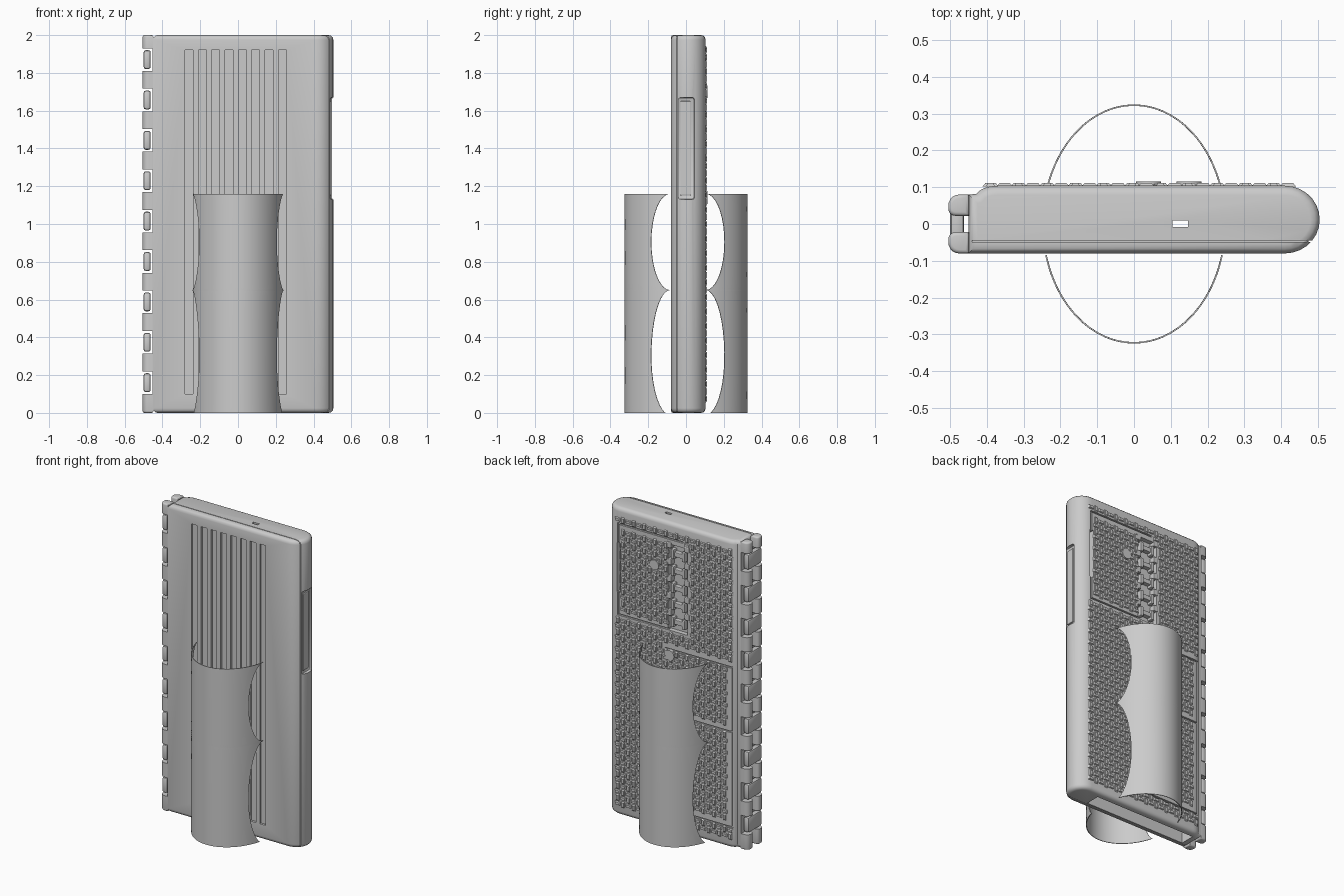
import bpy, bmesh, math
from mathutils import Matrix, Vector

cube = bpy.data.objects.get("Cube")
if cube:
    bpy.data.objects.remove(cube, do_unlink=True)

gray = bpy.data.materials.new("plain gray")
gray.use_nodes = True
color = (0.6, 0.6, 0.6, 1)
gray.diffuse_color = color
gray.node_tree.nodes["Principled BSDF"].inputs["Base Color"].default_value = color


def finish(name, bm):
    bmesh.ops.recalc_face_normals(bm, faces=bm.faces)
    mesh = bpy.data.meshes.new(name)
    bm.to_mesh(mesh)
    bm.free()
    mesh.materials.append(gray)
    ob = bpy.data.objects.new(name, mesh)
    bpy.context.collection.objects.link(ob)
    return ob


def select(ob):
    bpy.ops.object.select_all(action='DESELECT')
    ob.select_set(True)
    bpy.context.view_layer.objects.active = ob


def smooth(ob):
    select(ob)
    bpy.ops.object.shade_smooth_by_angle(angle=math.radians(32))


def box(bm, x, y, z, bevel=0):
    """Box from three (low, high) ranges."""
    size = [r[1] - r[0] for r in (x, y, z)]
    mid = Vector([sum(r) / 2 for r in (x, y, z)])
    verts = bmesh.ops.create_cube(
        bm, size=1, matrix=Matrix.Translation(mid) @ Matrix.Diagonal((*size, 1)))["verts"]
    if bevel:
        edges = list({e for v in verts for e in v.link_edges})
        bmesh.ops.bevel(bm, geom=edges, offset=bevel, segments=2, profile=0.5, affect='EDGES')


def prism(profile, height, bevel):
    """Upright extrusion with rounded top and bottom rims."""
    bm = bmesh.new()
    face = bm.faces.new([bm.verts.new((x, y, 0)) for x, y in profile])
    out = bmesh.ops.extrude_face_region(bm, geom=[face])["geom"]
    bmesh.ops.translate(bm, vec=(0, 0, height), verts=[v for v in out if isinstance(v, bmesh.types.BMVert)])
    rims = [e for e in bm.edges if abs(e.verts[0].co.z - e.verts[1].co.z) < height / 2]
    bmesh.ops.bevel(bm, geom=rims, offset=bevel, segments=3, profile=0.5, affect='EDGES')
    return bm


def cut(ob, boxes, bevel=0):
    bm = bmesh.new()
    for b in boxes:
        box(bm, *b, bevel)
    cutter = finish("cutter", bm)
    cutter.hide_render = True
    mod = ob.modifiers.new("cut", 'BOOLEAN')
    mod.object = cutter
    mod.solver = 'EXACT'
    mod.use_self = True
    select(ob)
    bpy.ops.object.modifier_apply(modifier=mod.name)
    bpy.data.objects.remove(cutter, do_unlink=True)


def arc(cx, cy, rx, ry, a, b, n):
    angles = [math.radians(a + (b - a) * i / n) for i in range(n + 1)]
    return [(cx + rx * math.cos(t), cy + ry * math.sin(t)) for t in angles]


# Main case with one rounded long side
HEIGHT, FRONT, BACK = 2, -0.08, 0.104
profile = arc(0.41, 0.012, 0.095, 0.092, -90, 90, 14)
profile += arc(-0.37, 0.074, 0.06, 0.03, 90, 165, 4) + [(-0.45, 0.08), (-0.45, FRONT)]
case = finish("case", prism(profile, HEIGHT, 0.025))

# Hollow inside, open at the bottom, with a small hole in the top
cut(case, [((-0.4, 0.33), (-0.035, 0.06), (-0.1, 1.9))])
cut(case, [((0.105, 0.147), (-0.008, 0.01), (1.8, 2.1))])

# Grip recess on the rounded side
cut(case, [((0.485, 0.6), (-0.048, 0.045), (1.13, 1.67))], 0.012)
bm = bmesh.new()
box(bm, (0.47, 0.493), (-0.03, 0.025), (1.15, 1.65), 0.005)
finish("grip_plate", bm)

# Cover seam around the rim
seam = (-0.049, -0.045)
cut(case, [((0.475, 0.6), seam, (-0.1, 2.1)),
           ((-0.44, 0.47), seam, (1.99, 2.1)),
           ((-0.44, 0.47), seam, (-0.1, 0.01))])

# Shallow front grooves
slots = [-0.28 + 0.0705 * i for i in range(8)]
cut(case, [((x, x + 0.042), (-0.2, FRONT + 0.014), (0.1, 1.92)) for x in slots])

# Panel seams, door hinge pocket and finger slit on the back
LINES = [((-0.05, 0.42), (1.3, 1.31)), ((-0.05, 0.42), (1.89, 1.9)),
         ((0.41, 0.42), (1.3, 1.9)), ((-0.41, 0.08), (1.17, 1.18)),
         ((-0.41, 0.08), (0.13, 0.14)), ((-0.41, -0.4), (0.13, 1.18)),
         ((-0.41, 0.08), (0.75, 0.76))]
POCKET = ((-0.085, 0.055), (1.3, 1.86))
SLIT = ((0.4, 0.425), (1.45, 1.77))
deep = lambda areas, d: [(x, (BACK - d, 0.3), z) for x, z in areas]
cut(case, deep(LINES, 0.012))
cut(case, deep([POCKET, SLIT], 0.03))
smooth(case)

# Woven relief made of small ridged pads
bm = bmesh.new()
STEP = 0.0385
blocked = LINES + [POCKET, SLIT]
for i in range(22):
    for j in range(49):
        x, z = -0.39 + STEP * i, 0.075 + STEP * j
        if any(a[0] - 0.012 < x < a[1] + 0.012 and b[0] - 0.012 < z < b[1] + 0.012 for a, b in blocked):
            continue
        w, h = (0.022, 0.012) if (i + j) % 2 else (0.012, 0.022)
        base = [bm.verts.new((x + sx * w, BACK - 0.002, z + sz * h))
                for sx, sz in ((-1, -1), (1, -1), (1, 1), (-1, 1))]
        top = [bm.verts.new((x + sx * w * 0.65, BACK + 0.007, z + sz * h * 0.65))
               for sx, sz in ((-1, -1), (1, -1), (1, 1), (-1, 1))]
        bm.faces.new(top)
        for k in range(4):
            n = (k + 1) % 4
            bm.faces.new((base[k], base[n], top[n], top[k]))
finish("woven_relief", bm)

# Door hinge: cross bars joined to staggered knuckles
bm = bmesh.new()
depth = (BACK - 0.035, BACK + 0.004)
for i in range(5):
    z = 1.36 + 0.11 * i
    box(bm, (-0.06, 0.03), (BACK - 0.035, BACK - 0.002), (z - 0.015, z + 0.015), 0.004)
    for x in (-0.055, 0.025):
        box(bm, (x - 0.012, x + 0.012), depth, (z - 0.032, z + 0.032), 0.006)
    for x in (-0.08, 0.05):
        box(bm, (x - 0.018, x + 0.018), depth, (z + 0.035, z + 0.075), 0.006)
finish("door_hinge", bm)

# Round knobs on the back
for name, x, z in (("door_knob", 0.15, 1.7), ("panel_knob", 0.04, 1.14)):
    bm = bmesh.new()
    turn = Matrix.Translation((x, BACK, z)) @ Matrix.Rotation(math.pi / 2, 4, 'X')
    bmesh.ops.create_cone(bm, cap_ends=True, segments=12, radius1=0.034, radius2=0.034,
                          depth=0.022, matrix=turn)
    smooth(finish(name, bm))

# Long side hinge: two notched posts joined by links
KNUCKLES = [0.16 + 0.2138 * i for i in range(9)]
front_post = [(-0.448, -0.022), (-0.448, FRONT)] + arc(-0.475, -0.05, 0.03, 0.03, -90, -180, 5) \
    + arc(-0.485, -0.042, 0.02, 0.02, 180, 90, 4)
back_post = [(x, -y) for x, y in front_post]
for name, outline in (("front_hinge_post", front_post), ("back_hinge_post", back_post)):
    post = finish(name, prism(outline, HEIGHT, 0.01))
    cut(post, [((-0.6, -0.453), (-0.2, 0.2), (z - 0.06, z + 0.06)) for z in KNUCKLES])
    smooth(post)
bm = bmesh.new()
for z in KNUCKLES:
    box(bm, (-0.5, -0.462), (-0.07, 0.07), (z - 0.05, z + 0.05), 0.012)
smooth(finish("hinge_links", bm))

# Curved holders on the front and back with scalloped edges
def clearance(z):
    mid, half = (0.905, 0.255) if z > 0.65 else (0.3, 0.35 if z > 0.3 else 0.31)
    return 0.095 + 0.1 * math.sqrt(max(0, 1 - ((z - mid) / half) ** 2))


levels = [0.65 * (1 - math.cos(math.pi * i / 18)) / 2 for i in range(19)]
levels += [0.65 + 0.51 * (1 - math.cos(math.pi * i / 18)) / 2 for i in range(1, 19)]
for name, side in (("front_holder", -1), ("back_holder", 1)):
    bm = bmesh.new()
    rows = []
    for z in levels:
        start = math.asin((clearance(z) + 0.01 * side) / 0.325)
        angles = [start + (math.pi - 2 * start) * k / 28 for k in range(29)]
        rows.append([bm.verts.new((0.25 * math.cos(t), side * 0.325 * math.sin(t), z)) for t in angles])
    for low, high in zip(rows, rows[1:]):
        for k in range(28):
            bm.faces.new((low[k], low[k + 1], high[k + 1], high[k]))
    bmesh.ops.recalc_face_normals(bm, faces=bm.faces)
    if sum(f.normal.y * side for f in bm.faces) < 0:
        bmesh.ops.reverse_faces(bm, faces=bm.faces)
    bmesh.ops.solidify(bm, geom=bm.faces[:], thickness=0.004)
    smooth(finish(name, bm))
